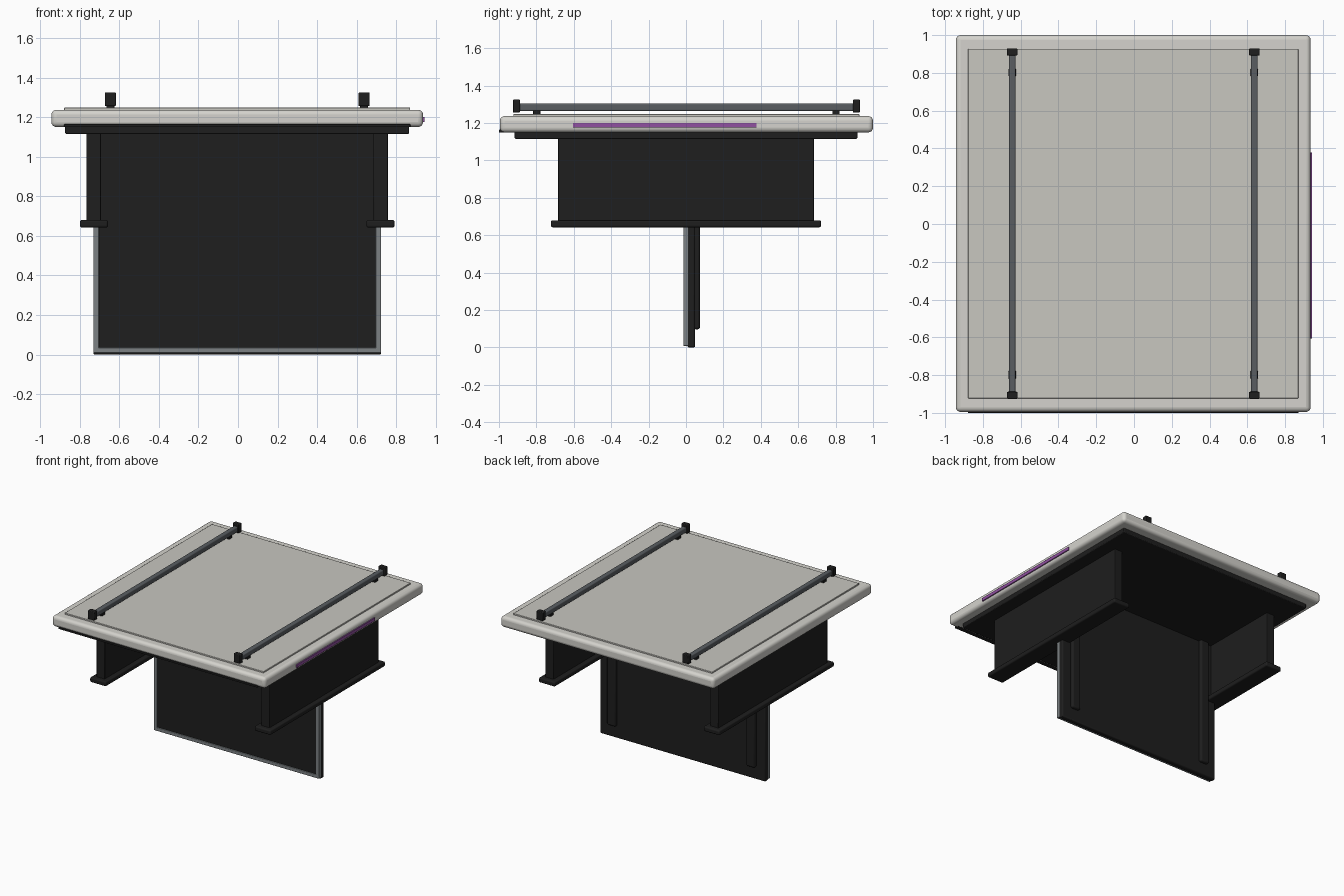
import bpy

if "Cube" in bpy.data.objects:
    bpy.data.objects.remove(bpy.data.objects["Cube"])

CX = -0.004   # centre line of the table in x
CY = 0.002


def material(name, r, g, b):
    m = bpy.data.materials.new(name)
    m.diffuse_color = (r, g, b, 1)
    m.use_nodes = True
    m.node_tree.nodes["Principled BSDF"].inputs["Base Color"].default_value = m.diffuse_color
    return m


STONE = material("pale_top", 0.66, 0.65, 0.61)
INSET = material("inset_top", 0.58, 0.57, 0.53)
BLACK = material("black", 0.013, 0.013, 0.013)
STEEL = material("steel", 0.2, 0.22, 0.23)
RAIL = material("rail_grey", 0.1, 0.11, 0.12)
PURPLE = material("purple", 0.28, 0.08, 0.35)


def box(name, x, y, z, mat, bevel=0.004, segments=2):
    """Bevelled box from (min, max) ranges."""
    lo, hi = zip(x, y, z)
    bpy.ops.mesh.primitive_cube_add(size=1, location=[(a + b) / 2 for a, b in zip(lo, hi)])
    o = bpy.context.object
    o.name = name
    o.scale = [b - a for a, b in zip(lo, hi)]
    bpy.ops.object.transform_apply(location=False, rotation=False, scale=True)
    o.data.materials.append(mat)
    if bevel:
        m = o.modifiers.new("bevel", 'BEVEL')
        m.width, m.segments = bevel, segments
        bpy.ops.object.shade_smooth_by_angle()
    return o


def around(c, half):
    return (c - half, c + half)


# Table top, inset surface, under plate and edge strips
box("table_top", around(CX, 0.939), (-0.995, 1.0), (1.15, 1.237), STONE, 0.025, 4)
box("top_inset", around(CX, 0.874), around(CY, 0.925), (1.225, 1.248), INSET, 0.003)
box("under_plate", around(CX, 0.869), around(0, 0.916), (1.115, 1.155), BLACK, 0.006)
box("front_edge_strip", around(CX, 0.875), (-1.0, -0.96), (1.149, 1.164), BLACK, 0.002)
box("side_light_strip", (0.925, 0.943), (-0.605, 0.378), (1.175, 1.201), PURPLE, 0.002)

for side, s in (("left", -1), ("right", 1)):
    # Rails with feet and end caps
    rx = CX + s * 0.641
    box(side + "_rail", around(rx, 0.018), around(0, 0.90), (1.263, 1.305), RAIL, 0.008, 3)
    for end, e in (("front", -1), ("back", 1)):
        box(f"{side}_{end}_rail_cap", around(rx, 0.028), around(CY + e * 0.909, 0.019),
            (1.255, 1.325), BLACK, 0.005)
        box(f"{side}_{end}_rail_foot", around(rx, 0.02), around(CY + e * 0.80, 0.02),
            (1.24, 1.268), BLACK, 0.003)
    # Side aprons and their bottom flanges
    box(side + "_apron", around(CX + s * 0.725, 0.036), around(0, 0.685), (0.66, 1.125), BLACK)
    box(side + "_apron_flange", around(CX + s * 0.724, 0.071), around(0, 0.722),
        (0.642, 0.68), BLACK, 0.01, 3)
    # Steel frame uprights and rear ribs of the central panel
    box(side + "_frame_upright", around(CX + s * 0.713, 0.014), (-0.014, 0.014), (0.01, 1.12), STEEL, 0.003)
    box(side + "_rear_rib", around(CX + s * 0.612, 0.038), (0.04, 0.075), (0.097, 1.12), BLACK, 0.012, 3)

# Central panel standing on the ground
box("central_panel", around(CX, 0.727), (0.008, 0.049), (0.0, 1.12), BLACK, 0.008)
box("central_panel_face", around(CX, 0.705), (-0.008, 0.02), (0.03, 1.12), BLACK, 0)
box("frame_bottom_bar", around(CX, 0.727), (-0.014, 0.014), (0.008, 0.036), STEEL, 0.003)
